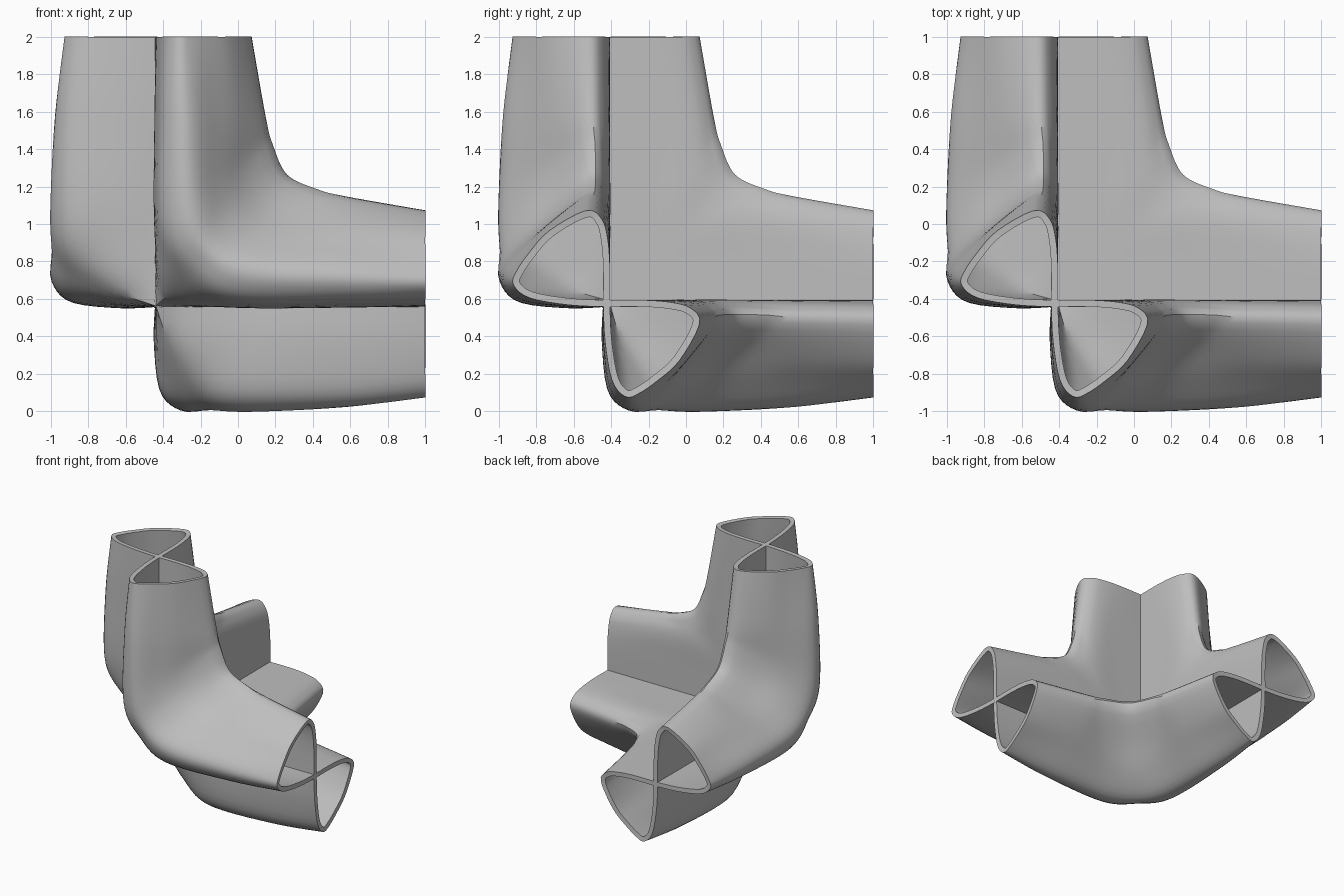
import bpy
import bmesh
from mathutils import Vector

cube = bpy.data.objects.get("Cube")
if cube:
    bpy.data.objects.remove(cube)

CORE = -0.425      # common crossing point of the three wall planes
END = 1.425        # distance from the crossing to each open end
WALL = 0.036
U_STEPS, J_STEPS = 7, 4

# One plain grey material
grey = bpy.data.materials.new("plain_grey")
grey.use_nodes = True
colour = (0.52, 0.52, 0.52, 1)
grey.diffuse_color = colour
grey.node_tree.nodes["Principled BSDF"].inputs["Base Color"].default_value = colour

# Lobe sections: (across, depth) for the straight part of a branch
end_lobe = [(0, 0), (.2, 0), (.345, .012), (.44, .04), (.478, .11), (.375, .295),
            (.26, .4), (.165, .465), (.105, .48), (.045, .4), (.01, .2)]
arm_lobe = [(0, 0), (.25, 0), (.42, .005), (.515, .035), (.55, .1), (.425, .28),
            (.3, .41), (.18, .52), (.1, .526), (.03, .44), (-.002, .2)]
# Section on the elbow's mitre plane: (distance along both branches, depth)
mitre_lobe = [(0, 0), (.25, 0), (.48, 0), (.62, .025), (.672, .09), (.53, .28),
              (.41, .44), (.3, .545), (.235, .535), (.165, .45), (.07, .22)]
# Tilted section between arm and mitre: (along, across, depth)
shoulder = [(.4, 0, 0), (.5, .23, 0), (.67, .45, 0), (.8, .55, .03),
            (.84, .587, .09), (.71, .44, .28), (.61, .32, .43), (.53, .2, .55),
            (.46, .108, .545), (.41, .03, .45), (.39, -.002, .2)]

half = [[Vector((END, b, d)) for b, d in end_lobe],
        [Vector((1.0, b, d)) for b, d in arm_lobe],
        [Vector(p) for p in shoulder]]
mitre = [Vector((s, s, d)) for s, d in mitre_lobe]
mirrored = [[Vector((p.y, p.x, p.z)) for p in row] for row in reversed(half)]
stations = half + [mitre] + mirrored


def spline(points, steps, straight=False):
    """Smooth open curve through the points."""
    out = []
    last = len(points) - 1
    for i in range(last):
        p, q = points[i], points[i + 1]
        m = (q - points[max(i - 1, 0)]) / 2
        n = (points[min(i + 2, last)] - p) / 2
        for k in range(steps):
            t = k / steps
            if straight:
                out.append(p.lerp(q, t))
            else:
                e = t * t * (3 - 2 * t)
                out.append(p.lerp(q, e) + m * (t * (1 - t) ** 2)
                           + n * (t * t * (t - 1)))
    return out + [points[-1].copy()]


# Sweep: along the elbow first, then around each lobe
rails = [spline([row[j] for row in stations], U_STEPS, j == 0)
         for j in range(len(mitre))]
rings = []
for u in range(len(rails[0])):
    loop = [rail[u] for rail in rails]
    rings.append(spline(loop + [loop[0]], J_STEPS)[:-1])


def make_elbow(name, turns):
    """Hollow elbow joining two open ends, turned about the cube diagonal."""
    bm = bmesh.new()
    grid = []
    for ring in rings:
        row = []
        for a, b, d in ring:
            p = (CORE + a, CORE - d, CORE + b)
            for _ in range(turns):
                p = (p[2], p[0], p[1])
            row.append(bm.verts.new((p[0], p[1], p[2] + 1)))
        grid.append(row)
    count = len(grid[0])
    for r, s in zip(grid, grid[1:]):
        for j in range(count):
            k = (j + 1) % count
            bm.faces.new((r[j], r[k], s[k], s[j]))
    bmesh.ops.recalc_face_normals(bm, faces=bm.faces)
    mesh = bpy.data.meshes.new(name)
    bm.to_mesh(mesh)
    bm.free()
    mesh.materials.append(grey)
    obj = bpy.data.objects.new(name, mesh)
    bpy.context.collection.objects.link(obj)
    shell = obj.modifiers.new("wall_thickness", "SOLIDIFY")
    shell.thickness = WALL
    shell.offset = 0
    shell.use_even_offset = True
    # Apply the thickness so that the rims shade crisply
    bpy.ops.object.select_all(action="DESELECT")
    obj.select_set(True)
    bpy.context.view_layer.objects.active = obj
    bpy.ops.object.modifier_apply(modifier=shell.name)
    bpy.ops.object.shade_smooth_by_angle(angle=0.6)


for turns, name in enumerate(("front_elbow", "lower_elbow", "side_elbow")):
    make_elbow(name, turns)
